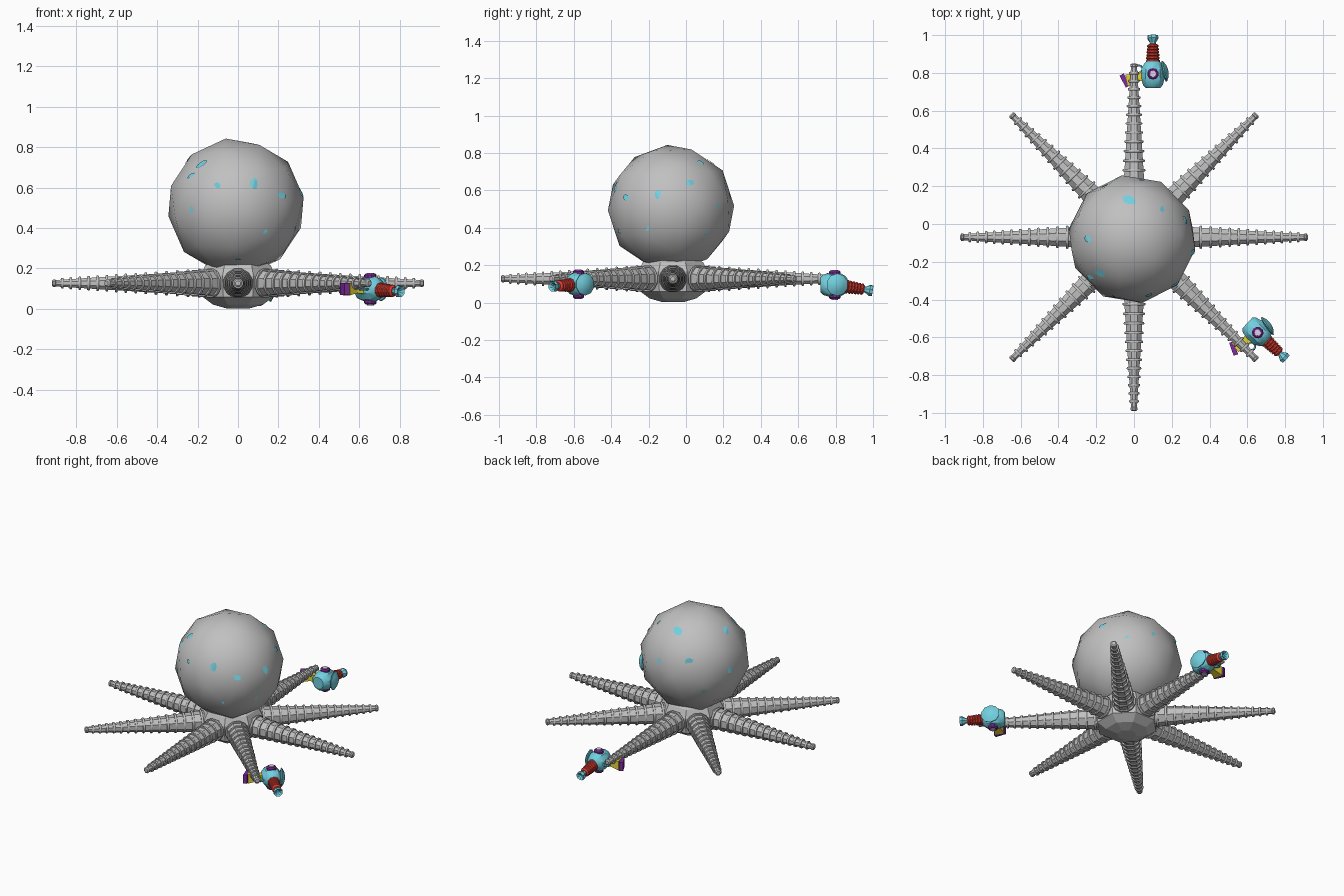
import bpy, bmesh, math, random
from mathutils import Matrix, Vector
from mathutils.bvhtree import BVHTree

if "Cube" in bpy.data.objects:
    bpy.data.objects.remove(bpy.data.objects["Cube"])

random.seed(4)


def material(name, rgb):
    m = bpy.data.materials.new(name)
    m.diffuse_color = (*rgb, 1)
    m.use_nodes = True
    m.node_tree.nodes["Principled BSDF"].inputs["Base Color"].default_value = m.diffuse_color
    return m


GREY = material("grey", (0.53, 0.53, 0.53))
CYAN = material("cyan", (0.17, 0.63, 0.74))
PURPLE = material("purple", (0.21, 0.025, 0.33))
PINK = material("pale pink", (0.75, 0.62, 0.8))
RED = material("red", (0.78, 0.05, 0.035))
YELLOW = material("yellow", (0.85, 0.72, 0.04))


def finish(name, bm, mats, matrix=Matrix(), smooth=None):
    bmesh.ops.remove_doubles(bm, verts=bm.verts, dist=1e-5)
    bmesh.ops.transform(bm, matrix=matrix, verts=bm.verts)
    bmesh.ops.recalc_face_normals(bm, faces=bm.faces)
    me = bpy.data.meshes.new(name)
    bm.to_mesh(me)
    bm.free()
    for m in mats:
        me.materials.append(m)
    ob = bpy.data.objects.new(name, me)
    bpy.context.collection.objects.link(ob)
    if smooth:
        bpy.context.view_layer.objects.active = ob
        ob.select_set(True)
        bpy.ops.object.shade_smooth_by_angle(angle=math.radians(smooth))
        ob.select_set(False)
    return ob


def lathe(name, pts, sides, matrix, mats, smooth=None):
    """Turn (distance, radius) points around local x; both ends are capped."""
    bm = bmesh.new()
    pts = [(pts[0][0], 0)] + list(pts) + [(pts[-1][0], 0)]
    rows = []
    for t, r in pts:
        r = max(r, 1e-7)
        angles = [2 * math.pi * (i + 0.5) / sides for i in range(sides)]
        rows.append([bm.verts.new((t, r * math.cos(a), r * math.sin(a))) for a in angles])
    for j in range(len(rows) - 1):
        for i in range(sides):
            k = (i + 1) % sides
            bm.faces.new((rows[j][i], rows[j][k], rows[j + 1][k], rows[j + 1][i]))
    return finish(name, bm, mats, matrix, smooth)


def along(origin, direction):
    """Matrix that puts local x along a direction."""
    q = Vector((1, 0, 0)).rotation_difference(Vector(direction).normalized())
    return Matrix.Translation(origin) @ q.to_matrix().to_4x4()


CENTRE = Vector((0, -0.07, 0.127))

# Head: faceted ball
HEAD = Vector((-0.01, -0.08, 0.505))
bm = bmesh.new()
bmesh.ops.create_icosphere(bm, subdivisions=2, radius=0.342)
tilt = Vector((0, 0, 1)).rotation_difference(Vector((-0.05, -0.02, 0.335)).normalized())
bmesh.ops.transform(bm, verts=bm.verts, matrix=Matrix.Translation(HEAD)
                    @ tilt.to_matrix().to_4x4() @ Matrix.Rotation(math.pi / 4, 4, 'Z'))
tree = BVHTree.FromBMesh(bm)
finish("head", bm, [GREY], smooth=60)

# Spots: thin irregular patches lying on the head (direction, size, spin)
SPOTS = [((-0.17, -0.18, 0.215), .036, .6), ((-0.22, -0.2, 0.155), .024, .6),
         ((-0.09, -0.3, 0.105), .02, 2.6), ((0.09, -0.3, 0.115), .03, 1.6),
         ((0.22, -0.23, 0.055), .028, 2.8), ((-0.22, -0.24, -0.015), .02, 1.5),
         ((0.14, -0.27, -0.12), .015, 1.2), ((0.01, -0.2, -0.265), .014, 0),
         ((0.32, -0.07, 0.075), .027, 1.5), ((0.28, 0.1, 0.135), .029, .4),
         ((0.16, 0.16, 0.245), .022, 2.2), ((0.2, 0.24, 0.015), .014, 0),
         ((0.28, -0.12, -0.105), .014, 1), ((0.24, 0.18, -0.135), .013, 1),
         ((-0.02, 0.21, 0.25), .04, 2.6), ((-0.23, 0, 0.23), .029, 1.2),
         ((-0.15, 0.28, 0.11), .027, .3), ((0.05, 0.32, 0.07), .022, 1),
         ((-0.32, 0.08, 0.02), .024, 1.5), ((-0.22, 0.22, -0.1), .016, 0)]
N = 10
bm = bmesh.new()
for d, size, spin in SPOTS:
    d = Vector(d).normalized()
    side = Vector((0, 0, 1)).cross(d).normalized()
    up = d.cross(side)
    wobble = [random.uniform(0.8, 1.15) for _ in range(N)]
    dirs = [d]
    for f in (0.33, 0.67, 1):
        for i in range(N):
            a = i * 2 * math.pi / N
            p = Vector((math.cos(a), 0.6 * math.sin(a))) * size * wobble[i] * f
            p.rotate(Matrix.Rotation(spin, 2))
            dirs.append(d + (side * p.x + up * p.y) / 0.33)
    vs = []
    for v in dirs:
        v = v.normalized()
        vs.append(bm.verts.new(tree.ray_cast(HEAD + v, -v)[0] + v * 0.005))
    for i in range(N):
        k = (i + 1) % N
        bm.faces.new((vs[0], vs[1 + i], vs[1 + k]))
        for o in (1, 1 + N):
            bm.faces.new((vs[o + i], vs[o + N + i], vs[o + N + k], vs[o + k]))
finish("head_spots", bm, [CYAN])

# Body hub under the head
lathe("body", [(0.002, 0.06), (0.022, 0.135), (0.06, 0.19), (0.165, 0.2), (0.215, 0.175), (0.24, 0.13)],
      8, along((0, -0.07, 0), (0, 0, 1)), [GREY])


# Tentacles: tapering tubes with raised round rings and a knob at the tip
def tube_radius(d):
    return 0.079 - 0.0685 * d


rings, d, step = [], 0.13, 0.056
while d < 0.89:
    r = tube_radius(d)
    rings += [(d, r * 0.7), (d, r + 0.005), (d + 0.004, r + 0.008),
              (d + 0.009, r + 0.008), (d + 0.013, r + 0.005), (d + 0.013, r * 0.7)]
    d += step
    step *= 0.98
tube = [(0.08, tube_radius(0.08)), (0.9, tube_radius(0.9)), (0.904, 0.021), (0.914, 0.021), (0.92, 0.013)]
for i in range(8):
    m = Matrix.Translation(CENTRE) @ Matrix.Rotation(i * math.pi / 4, 4, 'Z')
    lathe(f"tentacle_{i + 1}", tube, 8, m, [GREY])
    lathe(f"tentacle_rings_{i + 1}", rings, 12, m, [GREY], smooth=40)


# Small bellows-necked creatures held at two tentacle tips
def creature(tag, origin, u, v, droop):
    u, v = Vector((*u, 0)).normalized(), Vector((*v, 0)).normalized()
    rot = Matrix((u, v, u.cross(v))).transposed().to_4x4()
    m = Matrix.Translation(origin) @ rot

    # rounded body
    lathe("creature_body_" + tag, [(-0.075, 0.04), (-0.06, 0.055), (-0.02, 0.066), (0.03, 0.063),
                                   (0.058, 0.046), (0.068, 0.032)], 10, m, [CYAN], smooth=30)
    # round eyes above and below
    for s, side in ((1, "a"), (-1, "b")):
        me = m @ along((0, 0, 0), (0, 0, s))
        lathe(f"eye_rim_{side}_{tag}", [(0.05, 0.031), (0.069, 0.031), (0.076, 0.024)], 10, me, [PURPLE])
        lathe(f"eye_{side}_{tag}", [(0.07, 0.019), (0.08, 0.017)], 10, me, [PINK])
    # bellows neck and flared end
    mb = along(origin, (u.x, u.y, -droop))
    folds = []
    for i in range(6):
        t, k = 0.06 + i * 0.016, 1 - 0.035 * i
        folds += [(t, 0.031 * k), (t + 0.004, 0.037 * k), (t + 0.012, 0.037 * k)]
    lathe("bellows_" + tag, folds + [(0.16, 0.02)], 10, mb, [RED])
    lathe("flared_end_" + tag, [(0.154, 0.015), (0.168, 0.017), (0.19, 0.031), (0.206, 0.028),
                                (0.2, 0.02), (0.185, 0.008)], 8, mb, [CYAN])
    # thin dished side fin
    lathe("side_fin_" + tag, [(0.05, 0.03), (0.058, 0.058), (0.064, 0.06), (0.078, 0.035), (0.083, 0.012)],
          10, m @ along((0, 0, 0), (0.22, 1, 0)), [CYAN], smooth=30)
    # yellow arm, purple foot and small grip loop
    ma = m @ along((0, 0, 0), (-0.24, -1, 0))
    lathe("arm_" + tag, [(0.05, 0.034), (0.09, 0.028), (0.143, 0.044)], 4, ma, [YELLOW])
    bm = bmesh.new()
    bmesh.ops.create_cube(bm, size=1)
    finish("foot_" + tag, bm, [PURPLE], ma @ Matrix.Translation((0.153, 0, 0))
           @ Matrix.Rotation(-0.25, 4, 'Z') @ Matrix.Diagonal((0.025, 0.072, 0.058, 1)))
    bm = bmesh.new()
    loop = []
    for i in range(10):
        a = i * math.pi / 5
        for j in range(5):
            b = j * math.pi * 0.4
            r = 0.02 + 0.006 * math.cos(b)
            loop.append(bm.verts.new((r * math.cos(a), r * math.sin(a), 0.006 * math.sin(b))))
    for i in range(10):
        for j in range(5):
            p, q, n = i * 5, (i + 1) % 10 * 5, (j + 1) % 5
            bm.faces.new((loop[p + j], loop[q + j], loop[q + n], loop[p + n]))
    finish("grip_loop_" + tag, bm, [CYAN], m @ Matrix.Translation((0.025, -0.076, 0)), smooth=60)


creature("back", (0.1, 0.795, 0.095), (0, 1), (1, 0), 0.16)
creature("front", (0.655, -0.575, 0.098), (0.73, -0.68), (0.68, 0.73), 0.06)
